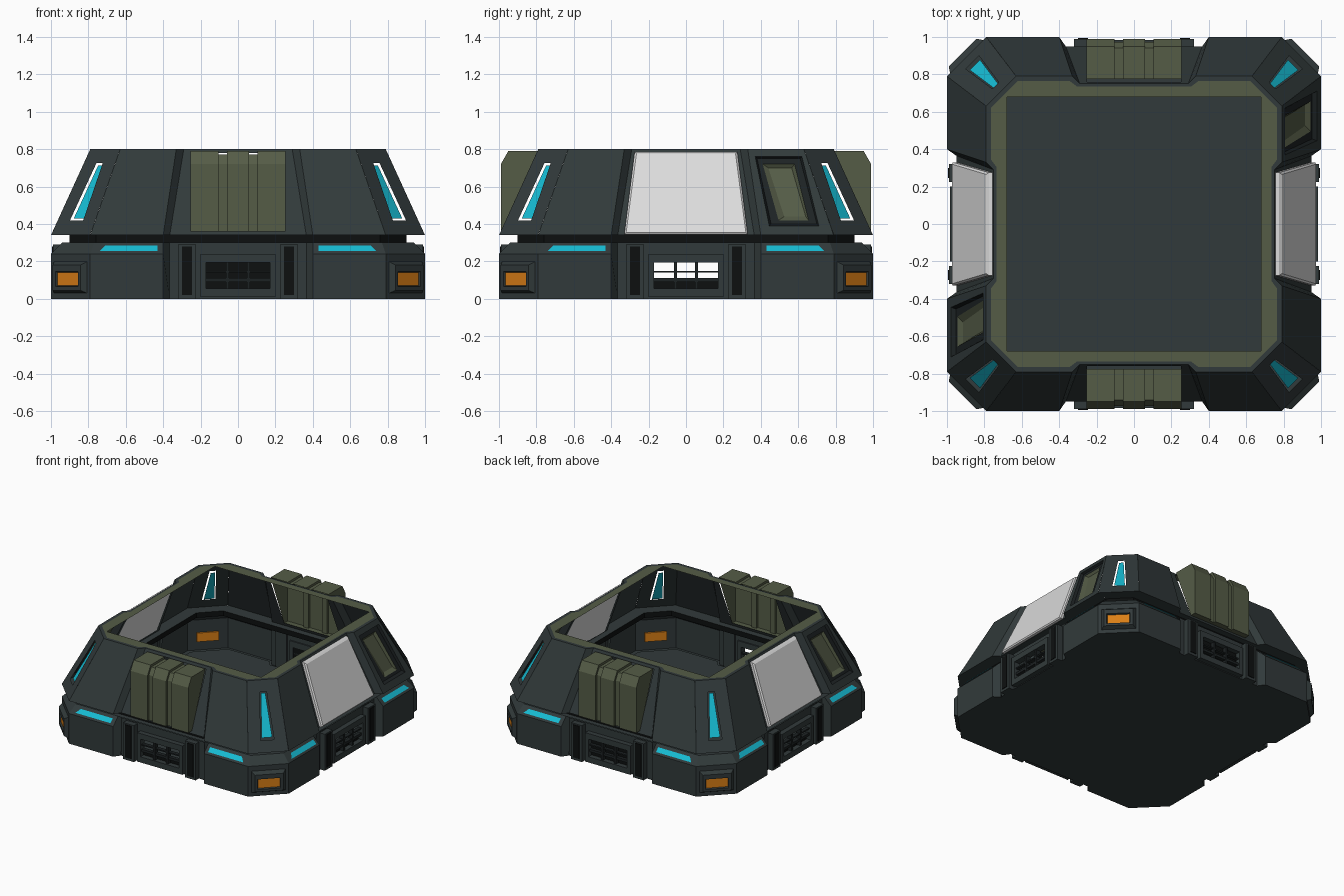
import bpy, bmesh, math
from mathutils import Matrix, Vector

cube = bpy.data.objects.get("Cube")
if cube:
    bpy.data.objects.remove(cube, do_unlink=True)


def material(name, rgb):
    m = bpy.data.materials.new(name)
    m.use_nodes = True
    color = (*rgb, 1)
    m.diffuse_color = color
    m.node_tree.nodes["Principled BSDF"].inputs["Base Color"].default_value = color
    return m


SLATE = material("dark_slate", (.031, .042, .043))
TRIM = material("deep_trim", (.012, .016, .017))
BLACK = material("black", (.004, .005, .005))
OLIVE = material("olive", (.09, .107, .062))
PALE = material("pale_grey", (.72, .72, .72))
CYAN = material("cyan_light", (.008, .5, .65))
ORANGE = material("orange_light", (.7, .21, .008))

SIDES = ("front", "right", "back", "left")


def build(name, mat, k, polys, solid=False, cz=.2):
    """Mesh from polygons, turned k quarter turns; sheets face away from (0, 0, cz)."""
    rot = Matrix.Rotation(k * math.pi / 2, 3, "Z")
    bm = bmesh.new()
    for p in polys:
        bm.faces.new([bm.verts.new(rot @ Vector(v)) for v in p])
    bmesh.ops.remove_doubles(bm, verts=bm.verts, dist=.0005)
    bm.normal_update()
    if solid:
        bmesh.ops.recalc_face_normals(bm, faces=bm.faces)
    else:
        for f in bm.faces:
            if f.normal.dot(f.calc_center_median() - Vector((0, 0, cz))) < 0:
                f.normal_flip()
    me = bpy.data.meshes.new(name)
    bm.to_mesh(me)
    bm.free()
    me.materials.append(mat)
    ob = bpy.data.objects.new(name + "_" + SIDES[k], me)
    bpy.context.collection.objects.link(ob)
    return ob


def strip(a, b, closed=False):
    n = len(a)
    return [[a[i], a[(i + 1) % n], b[(i + 1) % n], b[i]] for i in range(n if closed else n - 1)]


def hull(a, b):
    return strip(a, b, True) + [a, b]


def box(x0, x1, y0, y1, z0, z1):
    def loop(y):
        return [(x0, y, z0), (x1, y, z0), (x1, y, z1), (x0, y, z1)]
    return hull(loop(y0), loop(y1))


def quad(f, low, z0, high, z1, d=0):
    """Trapezoid on surface f; low and high are (start, end) along the surface."""
    return [f(low[0], z0, d), f(low[1], z0, d), f(high[1], z1, d), f(high[0], z1, d)]


def sym(h):
    return (-h, h)


# Surfaces: d is the distance outward
def rise(z):
    return (z - .34) / .46


def wall(u, z, d=0):
    return (u, -1 + .21 * rise(z) - d, z)


def recess(u, z, d=0):
    return (u, -.95 + .2 * rise(z) - d, z)


def diagonal(m, u, z, d):
    r = math.sqrt(.5)
    return (m + (u + d) * r, -m + (u - d) * r, z)


def upper_corner(u, z, d=0):
    return diagonal(.895 - .185 * rise(z), u, z, d)


def lower_corner(u, z, d=0):
    return diagonal(.895, u, z, d)


def contour(c, a, b, y, yr, z):
    """One side's outline: corner c, notch edges a and b, outer y, notch yr."""
    right = [(b, -yr, z), (a, -y, z), (c, -y, z)]
    return [(-x, v, w) for x, v, w in reversed(right)] + right


def corner(c, h, z):
    return [(c, -h, z), (h, -c, z)]


def crate(k):
    # Ribbed stowage crate, open towards the interior
    def profile(x, i):
        return [(x, -.945, .36), (x, -.99 + i, .36), (x, -.99 + i, .72),
                (x, -.95 + i / 2, .79 - i), (x, -.775, .79 - i)]
    stations = [(-.255, 0), (-.105, 0), (-.105, .018), (-.06, .018), (-.06, 0)]
    stations += [(-x, i) for x, i in reversed(stations)]
    loops = [profile(x, i) for x, i in stations]
    polys = [loops[0], loops[-1]]
    for a, b in zip(loops, loops[1:]):
        polys += strip(a, b)
    build("stowage_crate", OLIVE, k, polys, True)


def pale_panel(k):
    back = quad(recess, sym(.33), .345, sym(.275), .785)
    mid = quad(recess, sym(.33), .345, sym(.275), .785, .02)
    face = quad(recess, sym(.32), .355, sym(.265), .775, .03)
    build("pale_panel", PALE, k, strip(back, mid, True) + strip(mid, face, True) + [back, face], True)


def window(k):
    # Slanted recessed window
    a = quad(wall, (.445, .71), .39, (.37, .62), .76)
    b = quad(wall, (.455, .7), .4, (.38, .61), .75, -.02)
    c = quad(wall, (.495, .655), .42, (.41, .58), .72, -.02)
    e = quad(wall, (.525, .64), .44, (.44, .565), .70, -.04)
    build("window_frame", TRIM, k, strip(a, b, True) + strip(b, c, True), cz=.5)
    build("window_pane", OLIVE, k, strip(c, e, True) + [e], cz=.5)
    return a


def upper_side(k):
    polys = []
    for s in (-1, 1):
        outer = quad(wall, (.4 * s, .79 * s), .34, (.33 * s, .63 * s), .8)
        if s > 0 and k % 2:
            polys += strip(outer, window(k), True)
        else:
            polys.append(outer)
        polys.append([wall(.4 * s, .34), wall(.33 * s, .8), recess(.29 * s, .8), recess(.365 * s, .34)])
    hole = quad(recess, sym(.32), .36, sym(.265), .775) if k % 2 else \
        quad(recess, sym(.25), .365, sym(.25), .78)
    polys += strip(quad(recess, sym(.365), .34, sym(.29), .8), hole, True)
    polys += strip(contour(.79, .4, .365, 1, .95, .34), contour(.76, .4, .365, .9, .9, .34))
    build("upper_wall", SLATE, k, polys, cz=.5)


def upper_corner_wall(k):
    # Sloped corner with a floating light in a slot
    face = quad(upper_corner, sym(.148), .34, sym(.113), .8)
    slot = quad(upper_corner, sym(.05), .418, sym(.024), .725)
    polys = strip(face, slot, True) + strip(corner(.79, 1, .34), corner(.76, .9, .34))
    build("upper_corner", SLATE, k, polys, cz=.5)
    build("corner_slit_light", CYAN, k, [quad(upper_corner, sym(.039), .43, sym(.016), .712, -.012)])


def rim(k):
    outer = contour(.63, .33, .29, .79, .75, .8)
    edge = contour(.62, .345, .305, .765, .735, .8)
    inner = contour(.68, .345, .305, .68, .68, .8)
    c0, c1 = corner(.63, .79, .8), corner(.62, .765, .8)
    build("rim_edge", SLATE, k, strip(outer, edge) + strip(c0, c1))
    build("rim_deck", OLIVE, k, strip(edge, inner) + [c1 + [(.68, -.68, .8)]])


def lower_side(k):
    polys, lights = [], []
    for s in (-1, 1):
        lo, mid = [(.4 * s, -1, 0), (.79 * s, -1, 0)], [(.4 * s, -1, .24), (.79 * s, -1, .24)]
        top = [(.4 * s, -.94, .3), (.77 * s, -.94, .3)]
        polys += strip(lo, mid) + strip(mid, top)
        polys.append([lo[0], mid[0], top[0], (.365 * s, -.94, .3), (.365 * s, -.95, 0)])
        # Light strip on the bevel
        lights.append([(x * s, -1.004 + (z - .24), z + .004)
                       for x, z in ((.43, .252), (.74, .252), (.71, .28), (.43, .28))])
        build("vent_post", SLATE, k, box(.225 * s, .32 * s, -.99, -.93, 0, .29), True)
        build("vent_slot", BLACK, k, box(.245 * s, .3 * s, -.995, -.988, .02, .28), True)

    def flat(u, z, d=0):
        return (u, -.945, z)
    polys += strip(quad(flat, sym(.365), 0, sym(.365), .3), quad(flat, sym(.18), .04, sym(.18), .2), True)
    polys += strip(contour(.77, .4, .365, .94, .94, .3), contour(.76, .4, .365, .9, .9, .3))
    build("lower_wall", SLATE, k, polys, cz=.1)
    build("side_light_strip", CYAN, k, lights)


def grille(k):
    frame = box(-.2, .2, -.985, -.935, .195, .24) + box(-.2, .2, -.985, -.935, .01, .055)
    bars = box(-.17, .17, -.97, -.94, .09, .11) + box(-.17, .17, -.97, -.94, .14, .15)
    for s in (-1, 1):
        frame += box(.17 * s, .2 * s, -.985, -.935, .055, .195)
        bars += box(.048 * s, .065 * s, -.975, -.938, .055, .195)
    build("grille_frame", SLATE, k, frame, True)
    build("grille_bars", TRIM, k, bars, True)
    build("grille_backing", BLACK, k, box(-.18, .18, -.945, -.94, .04, .205 if k == 2 else .1), True)


def lower_corner_wall(k):
    lo, mid = corner(.79, 1, 0), corner(.79, 1, .24)
    top, neck = corner(.77, .94, .3), corner(.76, .9, .3)
    build("lower_corner", SLATE, k, strip(lo, mid) + strip(mid, top) + strip(top, neck), cz=.1)
    # Raised lamp housing
    loops = [quad(lower_corner, sym(h), z0, sym(h), z1, d) for h, z0, z1, d in
             ((.125, .03, .2, 0), (.105, .045, .18, .03), (.085, .065, .145, .03), (.08, .07, .14, .015))]
    build("lamp_housing", SLATE, k, sum((strip(a, b, True) for a, b in zip(loops, loops[1:])), []), True)
    build("corner_lamp", ORANGE, k, hull(quad(lower_corner, sym(.08), .07, sym(.08), .14, .018),
                                         quad(lower_corner, sym(.08), .07, sym(.08), .14, -.012)), True)


def neck(k):
    a, b = corner(.76, .9, .3), corner(.76, .9, .34)
    side = strip([(-.76, -.9, .3), (.76, -.9, .3)], [(-.76, -.9, .34), (.76, -.9, .34)])
    build("neck_band", BLACK, k, side + strip(a, b))


for k in range(4):
    upper_side(k)
    upper_corner_wall(k)
    rim(k)
    lower_side(k)
    lower_corner_wall(k)
    grille(k)
    neck(k)
    if k % 2:
        pale_panel(k)
    else:
        crate(k)

# Underside with notches, and the interior floor
outline = []
for k in range(4):
    turn = Matrix.Rotation(k * math.pi / 2, 3, "Z")
    outline += [tuple(turn @ Vector(p)) for p in contour(.79, .4, .365, 1, .95, 0)]
build("underside", SLATE, 0, [outline])
build("floor", SLATE, 0, [[(x * .94, y * .94, .025) for x, y, z in outline]], cz=0)
